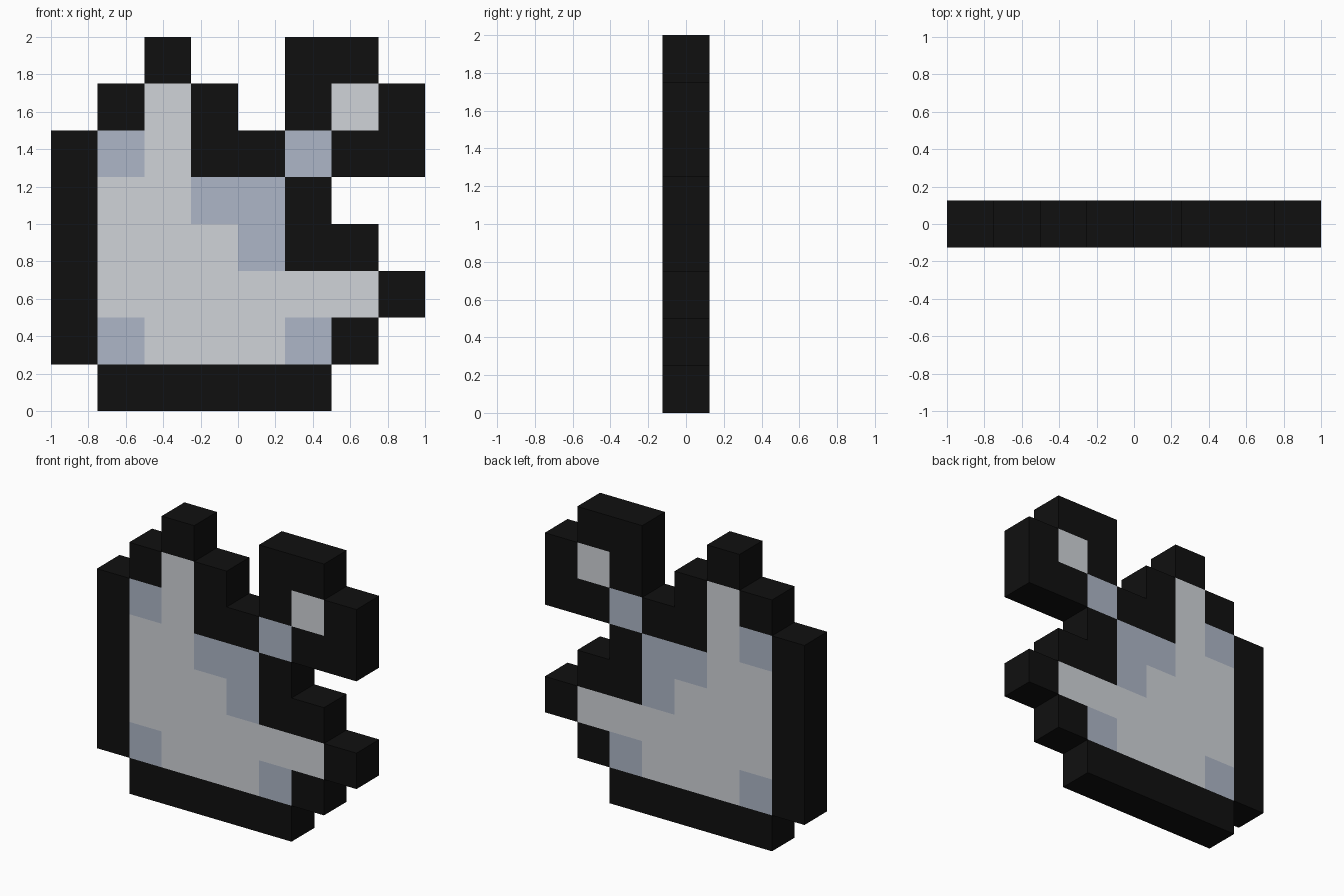
import bpy, bmesh

if "Cube" in bpy.data.objects:
    bpy.data.objects.remove(bpy.data.objects["Cube"])

# Pixel map, top row first: K outline, W pale body, B blue-grey shading
ROWS = ["..K..KK.",
        ".KWK.KWK",
        "KBWKKBKK",
        "KWWBBK..",
        "KWWWBKK.",
        "KWWWWWWK",
        "KBWWWBK.",
        ".KKKKK.."]
S = 0.25          # pixel size
H = S / 2         # half thickness


def cell(c, r):
    """Pixel at column c, row r counted from the bottom."""
    return ROWS[7 - r][c] if 0 <= c < 8 and 0 <= r < 8 else "."


def material(name, rgb):
    m = bpy.data.materials.new(name)
    m.diffuse_color = (*rgb, 1)
    m.use_nodes = True
    m.node_tree.nodes["Principled BSDF"].inputs["Base Color"].default_value = m.diffuse_color
    return m


def build(name, key, mat):
    """Skin of all pixels of one kind: front, back and exposed sides."""
    bm = bmesh.new()

    def quad(*pts):
        bm.faces.new([bm.verts.new(p) for p in pts])

    for r in range(8):
        for c in range(8):
            if cell(c, r) != key:
                continue
            x, z = -1 + c * S, r * S
            ring = [(x, z), (x + S, z), (x + S, z + S), (x, z + S)]
            quad(*[(a, -H, b) for a, b in ring])
            quad(*[(a, H, b) for a, b in reversed(ring)])
            # bottom, right, top, left walls
            for i, (dc, dr) in enumerate([(0, -1), (1, 0), (0, 1), (-1, 0)]):
                if cell(c + dc, r + dr) == ".":
                    (a, b), (d, e) = ring[i], ring[(i + 1) % 4]
                    quad((d, -H, e), (a, -H, b), (a, H, b), (d, H, e))
    bmesh.ops.remove_doubles(bm, verts=bm.verts, dist=1e-4)
    me = bpy.data.meshes.new(name)
    bm.to_mesh(me)
    bm.free()
    me.materials.append(mat)
    bpy.context.collection.objects.link(bpy.data.objects.new(name, me))


# Dark border, pale body and shaded patches
build("outline", "K", material("black", (0.005, 0.005, 0.005)))
build("body", "W", material("pale grey", (0.63, 0.655, 0.69)))
build("shading", "B", material("blue grey", (0.42, 0.47, 0.57)))
